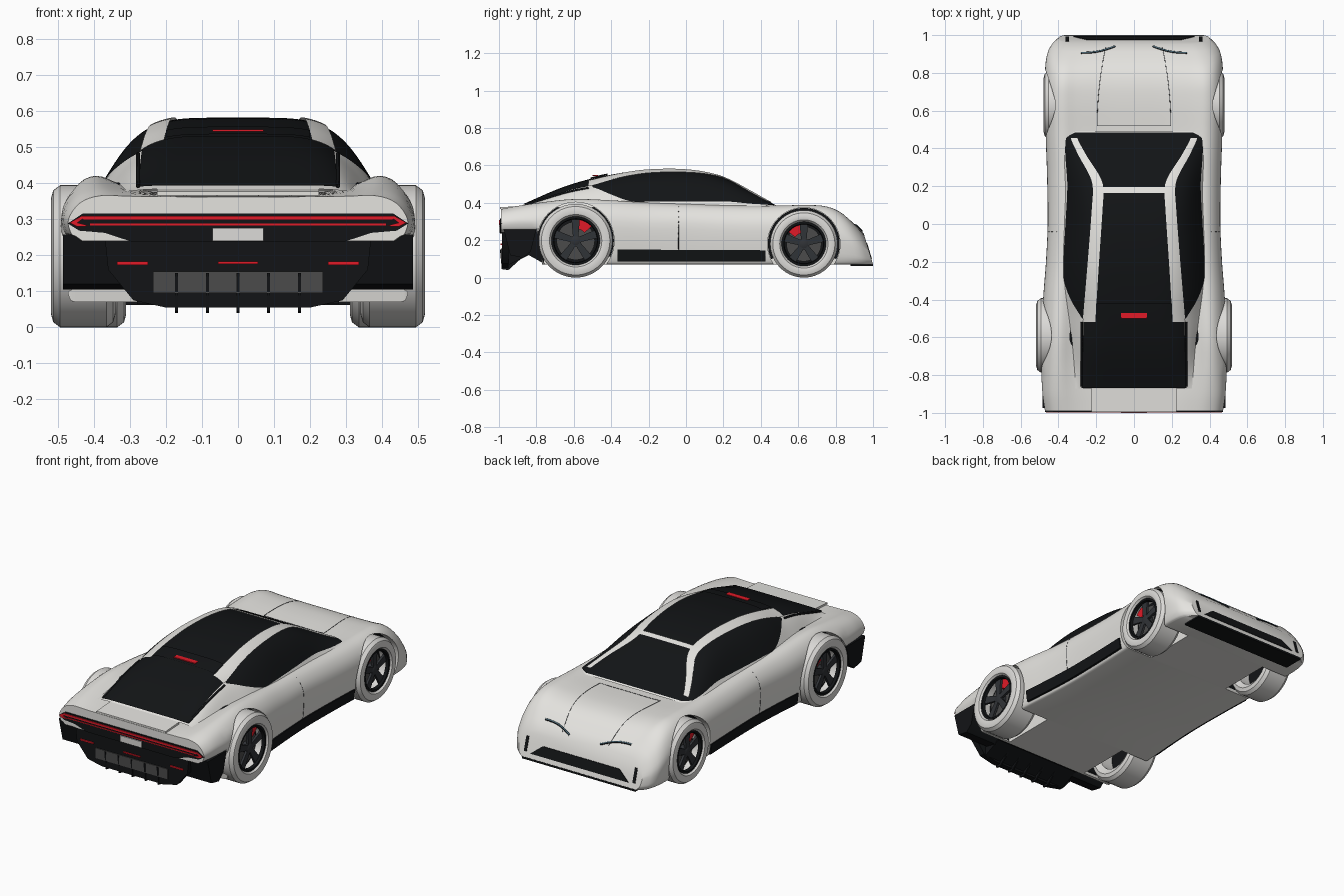
import bpy, bmesh, math
from mathutils import Vector
from mathutils.bvhtree import BVHTree

if "Cube" in bpy.data.objects:
    bpy.data.objects.remove(bpy.data.objects["Cube"])

def material(name, c):
    m = bpy.data.materials.new(name)
    m.diffuse_color = (*c, 1)
    m.use_nodes = True
    m.node_tree.nodes["Principled BSDF"].inputs["Base Color"].default_value = m.diffuse_color
    return m

WHITE = material("off_white_paint", (.78, .77, .74))
BLACK = material("black", (.006, .007, .008))
DARK = material("dark_metal", (.03, .033, .038))
RED = material("red", (.75, .01, .02))
GREY = material("mid_grey", (.07, .07, .07))
PALE = material("tyre_pale", (.72, .71, .69))
BLUE = material("lamp_blue", (.25, .5, .65))

def smooth(o, angle=35):
    bpy.ops.object.select_all(action='DESELECT')
    o.select_set(True)
    bpy.context.view_layer.objects.active = o
    bpy.ops.object.shade_smooth_by_angle(angle=math.radians(angle))

def mk(name, verts, faces, mat, solid=0):
    bm = bmesh.new()
    vs = [bm.verts.new(v) for v in verts]
    for f in faces:
        bm.faces.new([vs[i] for i in f])
    bmesh.ops.remove_doubles(bm, verts=bm.verts[:], dist=1e-5)
    bmesh.ops.recalc_face_normals(bm, faces=bm.faces[:])
    me = bpy.data.meshes.new(name)
    bm.to_mesh(me)
    bm.free()
    o = bpy.data.objects.new(name, me)
    bpy.context.collection.objects.link(o)
    me.materials.append(mat)
    smooth(o)
    return o

def spline(keys, t):
    """Smooth interpolation of (t, values...) rows."""
    keys = sorted(keys)
    n = len(keys)
    t = min(max(t, keys[0][0]), keys[-1][0])
    i = max(j for j in range(n - 1) if keys[j][0] <= t)
    a, b = keys[i], keys[i + 1]
    h = b[0] - a[0]
    s = (t - a[0]) / h
    def tan(j, k):
        p, q = keys[max(j - 1, 0)], keys[min(j + 1, n - 1)]
        return (q[k] - p[k]) / (q[0] - p[0]) * h
    return [(2*s**3 - 3*s*s + 1)*a[k] + (s**3 - 2*s*s + s)*tan(i, k)
            + (3*s*s - 2*s**3)*b[k] + (s**3 - s*s)*tan(i + 1, k) for k in range(1, len(a))]

def loft(name, rings, mat):
    m = len(rings[0])
    faces = [(i*m + j, i*m + (j+1) % m, (i+1)*m + (j+1) % m, (i+1)*m + j)
             for i in range(len(rings) - 1) for j in range(m)]
    faces += [tuple(range(m)), tuple(range((len(rings)-1)*m, len(rings)*m))]
    return mk(name, [v for r in rings for v in r], faces, mat)

def prism(name, poly, axis, a, b, mat, mirror=False, shear=False):
    """Extrude an (x,z) outline along y, or a (y,z) outline along x."""
    for s in ((1, -1) if mirror else (1,)):
        rings = []
        for d in (a, b):
            r = [Vector((p, d, z)) if axis == 'y' else Vector((d, p, z)) for p, z in poly]
            for v in r:
                v.x *= s
                if shear:
                    v.y += 1 - .3*(v.z - .07)
            rings.append(r)
        loft(name, rings, mat)

def rect(x0, x1, z0, z1):
    return [(x0, z0), (x1, z0), (x1, z1), (x0, z1)]

def lathe(name, prof, c, sx, mat, a0=0, a1=360, n=56):
    """Revolve (x, r) profile about the axle through c=(y,z)."""
    m = len(prof)
    vs = []
    for i in range(n + 1):
        a = math.radians(a0 + (a1 - a0)*i/n)
        vs += [(sx*x, c[0] + r*math.cos(a), c[1] + r*math.sin(a)) for x, r in prof]
    fs = [(i*m + j, i*m + j + 1, (i+1)*m + j + 1, (i+1)*m + j) for i in range(n) for j in range(m-1)]
    return mk(name, vs, fs, mat)

def tube(name, pts, r, mat):
    cu = bpy.data.curves.new(name, 'CURVE')
    cu.dimensions = '3D'
    cu.bevel_depth = r
    cu.bevel_resolution = 1
    sp = cu.splines.new('POLY')
    sp.points.add(len(pts) - 1)
    for p, q in zip(sp.points, pts):
        p.co = (*q, 1)
    cu.materials.append(mat)
    bpy.context.collection.objects.link(bpy.data.objects.new(name, cu))

# Body shell: y, half width, widest height, fender crest, centre height
BODY = [(-.99, .47, .30, .365, .362), (-.9, .483, .31, .383, .365), (-.75, .49, .31, .405, .365),
        (-.59, .487, .31, .42, .365), (-.4, .48, .30, .413, .365), (-.2, .465, .29, .40, .365),
        (0, .456, .29, .393, .365), (.25, .459, .28, .385, .36), (.48, .467, .28, .384, .365),
        (.65, .472, .28, .387, .372), (.8, .47, .26, .378, .365), (.9, .465, .22, .345, .34),
        (.96, .445, .18, .285, .29), (1, .40, .15, .222, .235)]

def body_ring(y):
    W, zs, zt, zc = spline(BODY, y)
    zb = .07 if y > -.79 else .24
    f = min(max((y - .6)/.4, 0), 1)
    shear = .3*f*f*(3 - 2*f)
    cp = [(0, zc), (.35, zc), (.64, zc*.5 + zt*.5), (.81, zt), (.93, zt - .3*(zt - zs)), (1, zs),
          (.985, zb + .35*(zs - zb)), (.955, zb + .012), (.92, zb)]
    keys = [(i, p[0]*W, p[1]) for i, p in enumerate(cp)]
    half = [spline(keys, i/4) for i in range(33)]
    half[0][0] = 0
    pts = half + [(-x, z) for x, z in half[:0:-1]]
    return [(x, y - shear*(z - .07), z) for x, z in pts]

N = 72
body = loft("body_shell", [body_ring(-.99 + 1.99*i/N) for i in range(N + 1)], WHITE)
bm = bmesh.new()
bm.from_mesh(body.data)
tree = BVHTree.FromBMesh(bm)
bm.free()

def drop(x, y):
    hit = tree.ray_cast(Vector((x, y, 2)), Vector((0, 0, -1)))[0]
    return (x, y, hit.z if hit else .25)

# Wheels, arches and brakes: centre y, radius, inner x, outer x, arch radius, rim radius, caliper angle
for tag, cy, R, xi, xo, RA, rr, ca in (("rear", -.59, .197, .34, .518, .206, .128, 62),
                                      ("front", .63, .18, .31, .478, .194, .117, 122)):
    c = (cy, R)
    for sx in (1, -1):
        cut = lathe("arch_cutter", [(.27, 0), (.27, RA), (.62, RA), (.62, 0)], c, sx, DARK)
        mod = body.modifiers.new("arch", 'BOOLEAN')
        mod.object, mod.operation, mod.solver = cut, 'DIFFERENCE', 'EXACT'
        bpy.context.view_layer.objects.active = body
        bpy.ops.object.modifier_apply(modifier=mod.name)
        bpy.data.objects.remove(cut)
        lathe(tag + "_arch_liner", [(.41, RA - .002), (.28, RA - .002), (.28, 0)], c, sx, BLACK, -25, 205)
        lathe(tag + "_tyre", [(xo - .02, rr), (xo - .004, rr + .012), (xo, R - .035), (xo - .006, R - .014),
              (xo - .025, R), (xi + .025, R), (xi + .006, R - .014), (xi, R - .035), (xi + .02, rr),
              (xo - .02, rr)], c, sx, PALE)
        lathe(tag + "_rim", [(xo - .075, 0), (xo - .075, rr), (xo - .012, rr + .002), (xo - .012, rr - .01),
              (xo - .03, rr - .014)], c, sx, BLACK)
        lathe(tag + "_brake_disc", [(xo - .07, rr*.8), (xo - .06, rr*.8), (xo - .06, 0)], c, sx, GREY)
        lathe(tag + "_hub", [(xo - .07, .03), (xo - .03, .03), (xo - .024, .02), (xo - .024, 0)], c, sx, DARK, n=24)
        lathe(tag + "_caliper", [(xo - .07, rr*.5), (xo - .042, rr*.5), (xo - .042, rr*.93), (xo - .07, rr*.93)],
              c, sx, RED, ca - 20, ca + 20, 10)
        for k in range(5):
            a = math.radians(90 + 72*k)
            out = [(r*math.cos(a) - w*math.sin(a) + cy, r*math.sin(a) + w*math.cos(a) + R)
                   for r, w in ((.015, -.014), (rr - .005, -.023), (rr - .005, .023), (.015, .014))]
            prism(tag + "_spoke", out, 'x', sx*(xo - .04), sx*(xo - .026), DARK)
smooth(body)

# Cabin: y, roof height, half width, squareness
CAB = [(.49, .376, .38, 9), (.46, .392, .385, 9), (.34, .46, .38, 7), (.18, .535, .373, 6), (0, .571, .383, 5),
       (-.2, .572, .393, 5), (-.35, .553, .39, 5), (-.5, .522, .37, 5), (-.67, .47, .34, 7), (-.87, .384, .32, 8)]

def cab_z(x, y):
    zr, wb, p = spline(CAB, y)
    return .375 + (zr - .375)*max(0, 1 - min(1, abs(x)/wb)**p)**1.4

def patch(name, y0, y1, xa, xb, off, mat, nx=48, ny=48):
    """Sheet laid over the cabin between edge curves xa(y) and xb(y)."""
    vs, fs = [], []
    for i in range(ny + 1):
        y = y0 + (y1 - y0)*i/ny
        for j in range(nx + 1):
            x = xa(y) + (xb(y) - xa(y))*j/nx
            vs.append((x, y, cab_z(x, y) + off))
    for i in range(ny):
        for j in range(nx):
            a = i*(nx + 1) + j
            fs.append((a, a + 1, a + nx + 2, a + nx + 1))
    return mk(name, vs, fs, mat)

half_w = lambda y: spline(CAB, y)[1]
patch("cabin_shell", -.87, .49, lambda y: -half_w(y), half_w, 0, WHITE, 72, 64)
GLASS = [(.485, .31), (.455, .36), (.2, .353), (0, .363), (-.2, .373), (-.3, .37), (-.4, .335), (-.5, .275)]
edge = lambda y: spline(GLASS, y)[0]
patch("cabin_glass", -.5, .485, lambda y: -edge(y), edge, .006, BLACK, 72, 64)
patch("rear_window", -.868, -.5, lambda y: -.25 - (y + .868)*-.03 - .027, lambda y: .277 - (y + .868)*.03, .009, BLACK)

# Roof rails and cross bar
RAIL = [(.45, .30, .335), (.36, .25, .292), (.25, .18, .232), (.19, .162, .218), (.1, .165, .222),
        (-.2, .185, .245), (-.52, .205, .272)]
for s in (1, -1):
    patch("roof_rail", -.52, .455, lambda y: s*spline(RAIL, y)[0], lambda y: s*spline(RAIL, y)[1], .013, WHITE, 8, 48)
    # raised edge trims beside the rear window
    tube("rear_window_trim", [(s*(.275 + .012*i/10), -.86 + .034*i, 0) and
         (s*.277, -.86 + .034*i, cab_z(.277, -.86 + .034*i) + .008) for i in range(11)], .006, BLACK)
patch("roof_cross_bar", .165, .195, lambda y: -.17, lambda y: .17, .012, WHITE, 16, 2)
patch("roof_lip", -.51, -.42, lambda y: -.2, lambda y: .2, .016, BLACK, 20, 6)
prism("high_brake_light", rect(-.07, .07, .543, .548), 'y', -.5, -.47, RED)

# Tail: deck spoiler, light bar, number plate blank
prism("deck_spoiler", [(-.995, .366), (-.87, .372), (-.87, .384), (-.995, .376)], 'x', -.225, .225, WHITE)
prism("tail_light_housing", [(-.43, .316), (.43, .316), (.472, .288), (.44, .268), (.37, .262), (.29, .236),
      (-.29, .236), (-.37, .262), (-.44, .268), (-.472, .288)], 'y', -.994, -.93, BLACK)
prism("tail_light_upper", [(-.43, .308), (.43, .308), (.43, .297), (-.43, .297)], 'y', -.999, -.98, RED)
prism("tail_light_lower", rect(-.41, .41, .283, .288), 'y', -.998, -.98, RED)
prism("tail_light_tip", [(.42, .308), (.435, .308), (.467, .29), (.445, .279), (.41, .281), (.445, .29)],
      'y', -.999, -.98, RED, True)
prism("plate_blank", rect(-.07, .07, .24, .276), 'y', -1, -.98, PALE)

# Rear bumper and diffuser
loft("rear_bumper", [[(x*k, y, z + lift) for x, z in ((-.37, .255), (.37, .255), (.36, .16), (.29, .075),
     (.2, .055), (-.2, .055), (-.29, .075), (-.36, .16))] for y, k, lift in ((-.985, 1, 0), (-.95, 1, 0))], BLACK)
prism("diffuser_ramp", [(-.955, .25), (-.76, .25), (-.76, .075), (-.84, .12), (-.955, .065)], 'x', -.28, .28, BLACK)
prism("bumper_corner", [(-.975, .258), (-.80, .258), (-.83, .14), (-.87, .105), (-.94, .12)], 'x', .27, .485, BLACK, True)
prism("diffuser_panel", rect(-.235, .235, .095, .155), 'y', -.99, -.97, GREY)
for x in (-.17, -.085, 0, .085, .17):
    prism("diffuser_fin", [(-.995, .15), (-.85, .13), (-.95, .04), (-.985, .045)], 'x', x - .004, x + .004, BLACK)
prism("reflector_centre", rect(-.055, .055, .175, .182), 'y', -.992, -.97, RED)
prism("reflector_side", rect(.25, .335, .173, .182), 'y', -.992, -.97, RED, True)

# Nose: intake, side vents, splitter, lamps
prism("front_intake", [(-.32, .10), (.32, .10), (.25, .155), (-.25, .155)], 'y', -.03, .003, BLACK, False, True)
prism("front_side_vent", [(.345, .105), (.362, .105), (.362, .185), (.345, .185)], 'y', -.03, .003, BLACK, True, True)
prism("front_splitter", [(-.37, .98), (.37, .98), (.42, .88), (-.42, .88)] and rect(-.37, .37, .062, .074),
      'y', .88, 1, BLACK)
for s in (1, -1):
    lamp = [Vector(drop(s*(.1 + .18*i/8), .94 - .035*i/8 - .01*math.sin(i*math.pi/8))) for i in range(9)]
    tube("headlamp", lamp, .006, BLACK)
    tube("headlamp_light", [p + Vector((0, .002, .004)) for p in lamp], .003, BLUE)
    # panel gaps on the bonnet and doors
    tube("bonnet_gap", [drop(s*(.195 - .045*(i/12)**2), .52 + .415*i/12) for i in range(13)], .0015, DARK)
    door = [tree.ray_cast(Vector((s*2, -.04, .10 + .028*i)), Vector((-s, 0, 0)))[0] for i in range(11)]
    tube("door_gap", [p for p in door if p], .0015, DARK)
    # side skirts
    rings = []
    for i in range(17):
        y = -.365 + .79*i/16
        w = spline(BODY, y)[0]
        zt = .15 - .004*i/16
        rings.append([(s*(w + .001), y, zt), (s*(w*.98 + .002), y, .085), (s*(w - .05), y, .085), (s*(w - .05), y, zt)])
    loft("side_skirt", rings, BLACK)
tube("bonnet_rear_gap", [drop(-.195 + .39*i/12, .52) for i in range(13)], .0015, DARK)
